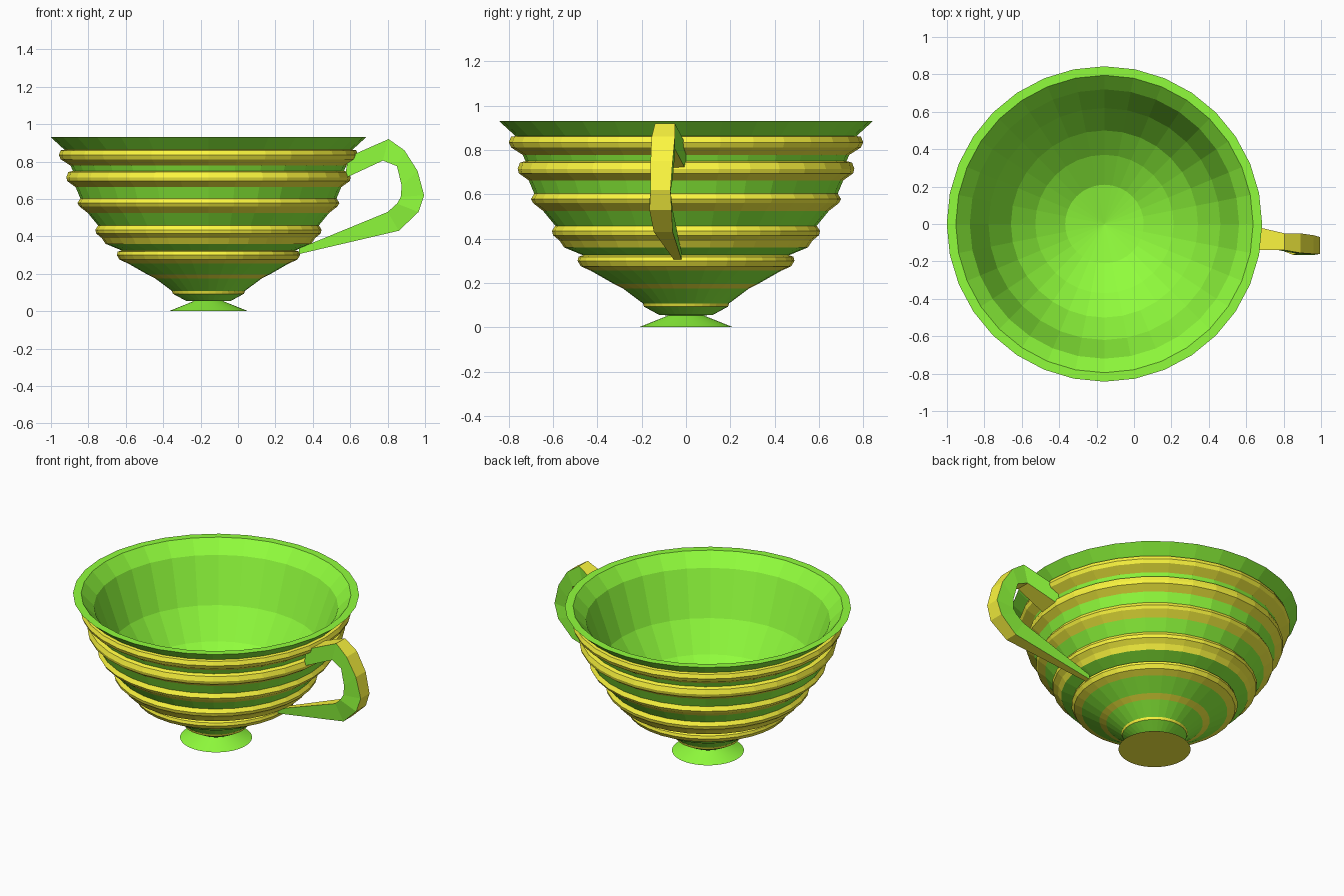
import bpy, bmesh
from math import sin, cos, tau

if "Cube" in bpy.data.objects:
    bpy.data.objects.remove(bpy.data.objects["Cube"])

def material(name, rgb):
    m = bpy.data.materials.new(name)
    m.diffuse_color = (*rgb, 1)
    m.use_nodes = True
    m.node_tree.nodes["Principled BSDF"].inputs["Base Color"].default_value = m.diffuse_color
    return m

GREEN = material("green_glaze", (0.28, 0.98, 0.045))
YELLOW = material("yellow_glaze", (0.98, 0.93, 0.05))
CX = -0.158  # bowl axis

def finish(name, bm):
    bmesh.ops.recalc_face_normals(bm, faces=bm.faces)
    me = bpy.data.meshes.new(name)
    bm.to_mesh(me)
    bm.free()
    me.materials.append(GREEN)
    me.materials.append(YELLOW)
    ob = bpy.data.objects.new(name, me)
    bpy.context.collection.objects.link(ob)
    return ob

def lathe(name, profile, sides):
    """Profile entries: radius, height, material of the strip that follows."""
    bm = bmesh.new()
    rings = []
    for r, z, _ in profile:
        if r == 0:
            rings.append([bm.verts.new((CX, 0, z))] * sides)
        else:
            rings.append([bm.verts.new((CX + r * cos(tau * i / sides),
                                        r * sin(tau * i / sides), z)) for i in range(sides)])
    for k in range(len(rings) - 1):
        a, b = rings[k], rings[k + 1]
        for i in range(sides):
            j = (i + 1) % sides
            quad = list(dict.fromkeys((a[i], a[j], b[j], b[i])))
            bm.faces.new(quad).material_index = profile[k][2]
    return finish(name, bm)

# Ribbed bowl: outside from the neck up, over the rim, then down the inside
lathe("bowl", [
    (0, .05, 0), (.12, .055, 0), (.19, .093, 1), (.195, .108, 0),
    (.285, .175, 1), (.325, .195, 0), (.43, .255, 1), (.475, .275, 1),
    (.49, .30, 1), (.485, .318, 1), (.465, .325, 0), (.55, .36, 1), (.57, .39, 1),
    (.60, .415, 1), (.605, .435, 1), (.59, .458, 0), (.645, .525, 1), (.69, .56, 1),
    (.70, .578, 1), (.685, .603, 0), (.71, .663, 1), (.755, .695, 1),
    (.76, .715, 1), (.75, .743, 1), (.725, .75, 0), (.737, .778, 1),
    (.79, .812, 1), (.80, .835, 1), (.79, .86, 1), (.77, .863, 0),
    (.843, .93, 0), (.795, .93, 0),
    (.72, .85, 0), (.62, .57, 0), (.50, .39, 0), (.37, .28, 0),
    (.21, .19, 0), (0, .15, 0)], 32)

# Flared foot
foot = lathe("foot", [(0, 0, 1), (.212, 0, 0), (.075, .055, 0), (0, .055, 0)], 64)
bpy.context.view_layer.objects.active = foot
foot.select_set(True)
bpy.ops.object.shade_smooth_by_angle(angle=0.35)

# Handle: outer (x, z), inner (x, z), near and far y for each section
sections = [
    (.59, .825, .57, .71, -.14, 0),
    (.805, .92, .775, .805, -.14, -.05),
    (.89, .86, .85, .775, -.155, -.05),
    (.96, .75, .875, .67, -.16, -.06),
    (.995, .62, .87, .61, -.16, -.07),
    (.965, .53, .85, .575, -.165, -.065),
    (.86, .43, .80, .53, -.145, -.06),
    (.325, .305, .325, .335, -.055, -.02)]
bm = bmesh.new()
loops = [[bm.verts.new(p) for p in ((ox, y0, oz), (ox, y1, oz), (ix, y1, iz), (ix, y0, iz))]
         for ox, oz, ix, iz, y0, y1 in sections]
for a, b in zip(loops, loops[1:]):
    for i in range(4):
        j = (i + 1) % 4
        # Yellow on the outer and inner faces, green on the sides
        bm.faces.new((a[i], a[j], b[j], b[i])).material_index = 1 - i % 2
bm.faces.new(loops[0])
bm.faces.new(loops[-1])
finish("handle", bm)
